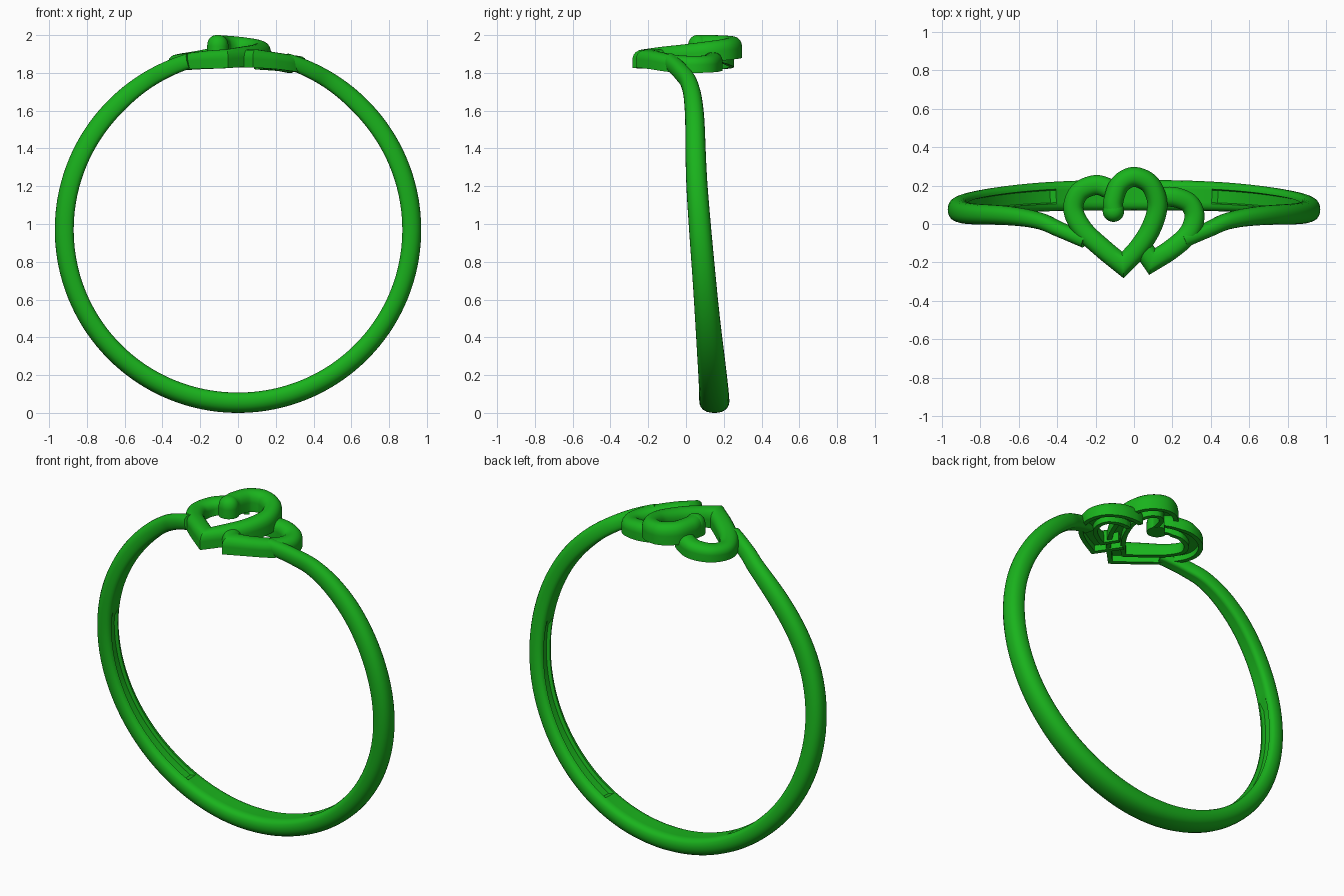
import bpy, bmesh, math
from mathutils import Vector

if "Cube" in bpy.data.objects:
    bpy.data.objects.remove(bpy.data.objects["Cube"])

green = bpy.data.materials.new("green")
green.diffuse_color = (0.01, 0.45, 0.012, 1)
green.use_nodes = True
green.node_tree.nodes["Principled BSDF"].inputs["Base Color"].default_value = green.diffuse_color


def catmull(pts, n):
    """Smooth samples through tuples of any length."""
    p = [Vector(q) for q in pts]
    p = [p[0] * 2 - p[1]] + p + [p[-1] * 2 - p[-2]]
    out = []
    for i in range(1, len(p) - 2):
        a, b, c, d = p[i - 1:i + 3]
        for k in range(n):
            t = k / n
            out.append(b + ((c - a) * t + (a * 2 - b * 5 + c * 4 - d) * t ** 2
                            + (b * 3 - a - c * 3 + d) * t ** 3) * 0.5)
    return out + [p[-2]]


def loft(name, rings, angle=35):
    """Skin a list of closed rings and cap both ends."""
    bm = bmesh.new()
    vs = [[bm.verts.new(c) for c in r] for r in rings]
    for a, b in zip(vs, vs[1:]):
        for i in range(len(a)):
            j = (i + 1) % len(a)
            bm.faces.new((a[i], a[j], b[j], b[i]))
    bm.faces.new(vs[0])
    bm.faces.new(vs[-1])
    bmesh.ops.recalc_face_normals(bm, faces=bm.faces)
    me = bpy.data.meshes.new(name)
    bm.to_mesh(me)
    bm.free()
    me.materials.append(green)
    ob = bpy.data.objects.new(name, me)
    bpy.context.collection.objects.link(ob)
    bpy.ops.object.select_all(action='DESELECT')
    bpy.context.view_layer.objects.active = ob
    ob.select_set(True)
    bpy.ops.object.shade_smooth_by_angle(angle=math.radians(angle))
    return ob


def both_sides(half):
    """Close a half profile that starts and ends on the middle line."""
    return half + [(-u, v) for u, v in reversed(half[1:-1])]


# band: angle from the bottom, y of the centre, width, thickness
half = catmull([(0, .15, .16, .108), (20, .147, .156, .106), (40, .134, .146, .103),
                (68, .103, .126, .1), (105, .058, .112, .1), (133, .044, .1, .098),
                (147, .018, .087, .09), (155, -.028, .08, .085), (164, -.085, .08, .08)], 12)
path = [Vector((-r[0], r[1], r[2], r[3])) for r in reversed(half[1:])] + half
R, CZ = 0.97, 0.97


def band_point(row, inset):
    a = math.radians(row[0])
    r = R - inset
    return Vector((r * math.sin(a), row[1], CZ - r * math.cos(a)))


rings = []
for i, row in enumerate(path):
    a = math.radians(row[0])
    radial = Vector((math.sin(a), 0, -math.cos(a)))
    tangent = (band_point(path[min(i + 1, len(path) - 1)], .05)
               - band_point(path[max(i - 1, 0)], .05)).normalized()
    side = tangent.cross(radial).normalized()
    floor = -.6 if 28 < abs(row[0]) < 98 else -1     # shallow slots inside the band
    sec = both_sides([(0, 1), (.25, .98), (.5, .89), (.74, .7), (.9, .42), (.98, .1),
                      (1, -.25), (.95, -.6), (.84, -.83), (.68, -.95), (.5, -1),
                      (.42, floor), (0, floor)])
    c = band_point(row, row[3] / 2)
    rings.append([c + side * (u * row[2] / 2) + radial * (v * row[3] / 2) for u, v in sec])
loft("ring_band", rings)

# heart wire: domed top, flat sides, channel underneath
dome = [(0, 1), (.25, .99), (.5, .95), (.74, .86), (.91, .73), (.99, .57), (1, .48), (1, 0)]
wire = both_sides(dome + [(.5, 0), (.5, .38), (0, .38)])
W = 0.052


def heart(name, first, second):
    """Sweep two smooth runs that meet at a sharp mitred tip (x, y, top z, bottom z)."""
    tip = Vector(first[-1])
    keep = lambda p: (p.xy - tip.xy).length > 0.075
    pts = [p for p in catmull(first, 10) if keep(p)] + [tip] + \
          [p for p in catmull(second, 10) if keep(p)]
    rings = []
    for i, p in enumerate(pts):
        d0 = (p - pts[i - 1]).xy.normalized() if i else None
        d1 = (pts[i + 1] - p).xy.normalized() if i < len(pts) - 1 else d0
        d0 = d0 or d1
        n = Vector((-(d0 + d1).y, (d0 + d1).x)).normalized()
        n /= max(n.dot(Vector((-d0.y, d0.x))), .4)
        rings.append([(p.x + n.x * u * W, p.y + n.y * u * W, p[3] + v * (p[2] - p[3]))
                      for u, v in wire])
    return loft(name, rings)


# large heart with the curl on top
heart("large_heart",
      [(-.107, .065, 2.0, 1.89), (-.107, .12, 2.0, 1.89), (-.075, .205, 1.998, 1.885),
       (0, .245, 1.992, 1.88), (.085, .205, 1.98, 1.87), (.122, .1, 1.965, 1.855),
       (.09, -.02, 1.95, 1.845), (.02, -.13, 1.938, 1.835), (-.058, -.213, 1.925, 1.825)],
      [(-.058, -.213, 1.925, 1.825), (-.16, -.13, 1.918, 1.822), (-.265, -.03, 1.905, 1.818),
       (-.316, .075, 1.898, 1.815), (-.285, .165, 1.905, 1.82), (-.2, .203, 1.92, 1.83),
       (-.125, .18, 1.935, 1.845), (-.09, .15, 1.94, 1.86)])

# rounded bead ending the curl
steps = 28
loft("curl_end", [[(-.107 + max(u, .02) * W * 1.08 * math.cos(k * math.tau / steps),
                    .067 + max(u, .02) * W * 1.08 * math.sin(k * math.tau / steps),
                    1.888 + v * .113) for k in range(steps)] for u, v in dome])

# small heart tucked below the large one
heart("small_heart",
      [(.1, .125, 1.912, 1.82), (.15, .14, 1.91, 1.815), (.22, .138, 1.905, 1.81),
       (.29, .105, 1.893, 1.803), (.315, .035, 1.89, 1.8), (.28, -.055, 1.895, 1.805),
       (.19, -.135, 1.91, 1.818), (.094, -.195, 1.925, 1.828)],
      [(.094, -.195, 1.925, 1.828), (.06, -.145, 1.925, 1.828), (.02, -.085, 1.925, 1.828)])
